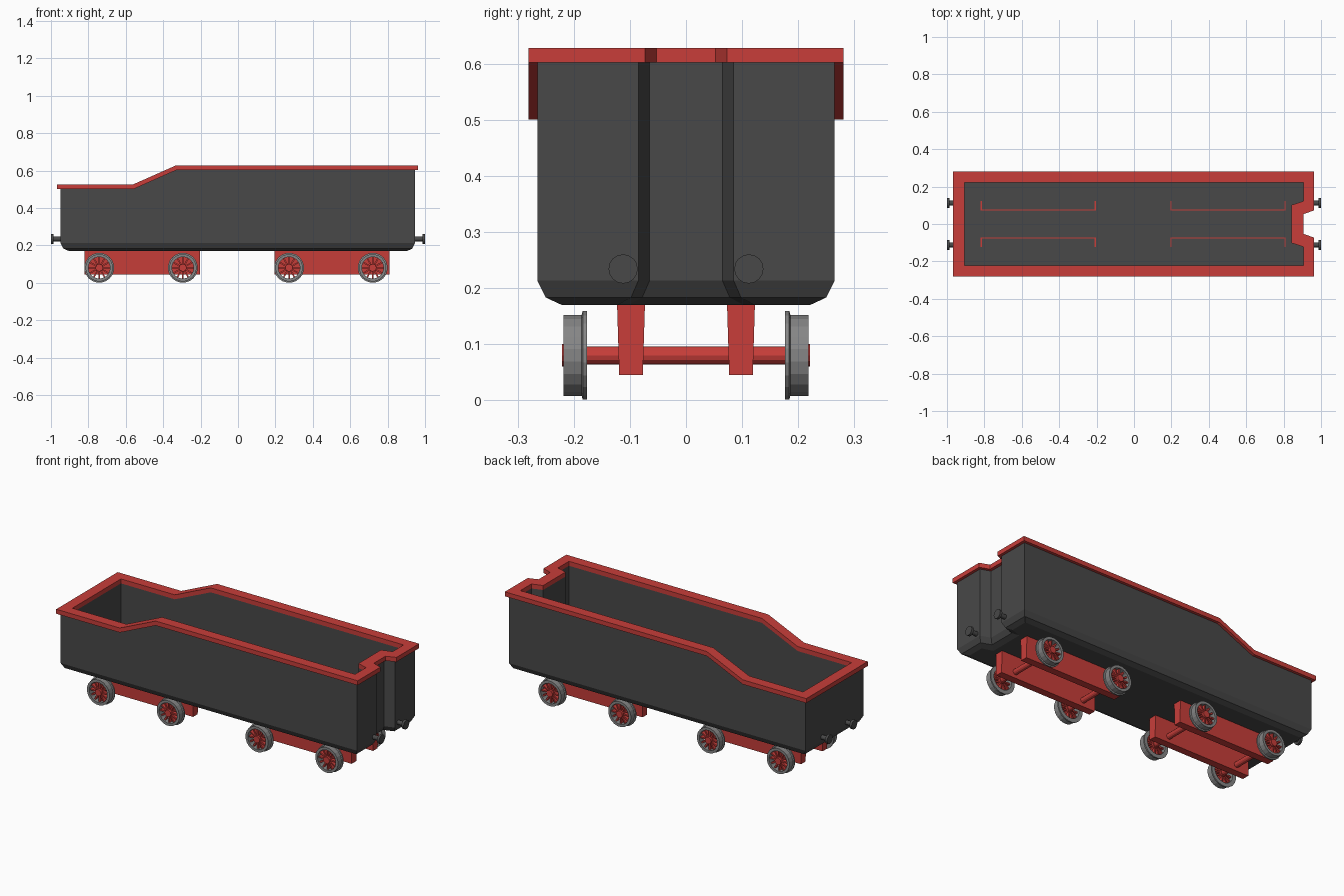
import bpy, bmesh, math
from mathutils import Matrix, Vector

if "Cube" in bpy.data.objects:
    bpy.data.objects.remove(bpy.data.objects["Cube"])


def material(name, rgb):
    m = bpy.data.materials.new(name)
    m.diffuse_color = (*rgb, 1)
    m.use_nodes = True
    m.node_tree.nodes["Principled BSDF"].inputs["Base Color"].default_value = m.diffuse_color
    return m


DARK = material("dark grey", (0.065, 0.065, 0.065))
RED = material("red", (0.58, 0.048, 0.042))
STEEL = material("steel grey", (0.24, 0.24, 0.24))


def finish(name, bm, mat):
    bmesh.ops.recalc_face_normals(bm, faces=bm.faces)
    me = bpy.data.meshes.new(name)
    bm.to_mesh(me)
    bm.free()
    me.materials.append(mat)
    ob = bpy.data.objects.new(name, me)
    bpy.context.collection.objects.link(ob)
    return ob


def bridge(bm, a, b):
    for i in range(len(a)):
        j = (i + 1) % len(a)
        bm.faces.new((a[i], a[j], b[j], b[i]))


def loop(bm, pts, zf):
    return [bm.verts.new((x, y, zf(x))) for x, y in pts]


def full(half):
    return half + [(x, -y) for x, y in reversed(half)]


def lerp(a, b, t):
    return [(p[0] + (q[0] - p[0]) * t, p[1] + (q[1] - p[1]) * t) for p, q in zip(a, b)]


def top_z(x):
    """Height of the wall: high section, slope, low section."""
    t = min(1, max(0, (x + 0.56) / 0.23))
    return 0.50 + 0.102 * t


# plan outlines with the notch at the +x end
wall_out = full([(0.89, 0.065), (0.947, 0.085), (0.947, 0.265), (-0.33, 0.265), (-0.56, 0.265), (-0.95, 0.265)])
wall_in = full([(0.843, 0.102), (0.905, 0.122), (0.905, 0.222), (-0.33, 0.222), (-0.56, 0.222), (-0.905, 0.222)])
rim_out = full([(0.907, 0.053), (0.963, 0.073), (0.963, 0.281), (-0.33, 0.281), (-0.56, 0.281), (-0.967, 0.281)])

# body shell with chamfered lower edge and hollow inside
bm = bmesh.new()
rows = [loop(bm, lerp(wall_out, wall_in, t), lambda x, z=z: z)
        for t, z in ((1, 0.17), (0.35, 0.183), (0, 0.213))]
rows += [loop(bm, wall_out, top_z), loop(bm, wall_in, top_z), loop(bm, wall_in, lambda x: 0.18)]
for a, b in zip(rows, rows[1:]):
    bridge(bm, a, b)
bm.faces.new(rows[0])
bm.faces.new(rows[-1])
finish("tender_body", bm, DARK)

# red rim following the wall top
bm = bmesh.new()
rows = [loop(bm, rim_out, top_z), loop(bm, rim_out, lambda x: top_z(x) + 0.026),
        loop(bm, wall_in, lambda x: top_z(x) + 0.026), loop(bm, wall_in, top_z)]
for a, b in zip(rows, rows[1:] + rows[:1]):
    bridge(bm, a, b)
finish("rim", bm, RED)


def add_box(bm, x0, x1, y0, y1, z0, z1, taper=0.0):
    r = bmesh.ops.create_cube(bm, size=1)
    for v in r["verts"]:
        low = v.co.z < 0
        s = taper if low else 0
        v.co = Vector((x0 if v.co.x < 0 else x1,
                       y0 + s if v.co.y < 0 else y1 - s,
                       z0 if low else z1))


def add_cyl(bm, centre, r, length, axis, segs=16):
    rot = Matrix.Rotation(math.pi / 2, 4, 'Y' if axis == 'X' else 'X')
    bmesh.ops.create_cone(bm, cap_ends=True, segments=segs, radius1=r, radius2=r,
                          depth=length, matrix=Matrix.Translation(centre) @ rot)


# bogie frames, with their thin edges showing on the floor
for bx in (-0.512, 0.503):
    bm = bmesh.new()
    x0, x1 = bx - 0.308, bx + 0.308
    for s in (1, -1):
        ya, yb = sorted((s * 0.073, s * 0.123))
        add_box(bm, x0, x1, ya, yb, 0.045, 0.176, 0.004)
        la, lb = sorted((s * 0.072, s * 0.078))
        add_box(bm, x0, x1, la, lb, 0.176, 0.182)
        for xe in (x0, x1 - 0.006):
            add_box(bm, xe, xe + 0.006, ya, yb, 0.176, 0.182)
    finish("bogie_frame", bm, RED)


def wheel(wx, s):
    # steel tyre with inner flange, revolved around y
    prof = [(0.176, 0.058), (0.176, 0.08), (0.184, 0.08), (0.186, 0.073), (0.218, 0.073), (0.218, 0.058)]
    n = 20
    bm = bmesh.new()
    rings = []
    for i in range(n):
        a = math.tau * (i + 0.5) / n
        rings.append([bm.verts.new((wx + r * math.cos(a), s * y, 0.08 + r * math.sin(a))) for y, r in prof])
    for i in range(n):
        bridge(bm, rings[i], rings[(i + 1) % n])
    finish("wheel_tyre", bm, STEEL)
    # red spokes and hub
    bm = bmesh.new()
    add_cyl(bm, (wx, s * 0.199, 0.08), 0.02, 0.044, 'Y', 12)
    for i in range(12):
        r = bmesh.ops.create_cube(bm, size=1)
        m = (Matrix.Translation((wx, s * 0.198, 0.08)) @ Matrix.Rotation(math.tau * i / 12, 4, 'Y')
             @ Matrix.Translation((0.037, 0, 0)) @ Matrix.Diagonal((0.046, 0.022, 0.008, 1)))
        bmesh.ops.transform(bm, matrix=m, verts=r["verts"])
    finish("wheel_spokes", bm, RED)


# wheelsets
for wx in (-0.742, -0.295, 0.273, 0.72):
    bm = bmesh.new()
    add_cyl(bm, (wx, 0, 0.08), 0.016, 0.37, 'Y', 12)
    finish("axle", bm, RED)
    for s in (1, -1):
        wheel(wx, s)

# buffers on both ends
for e in (1, -1):
    for s in (1, -1):
        bm = bmesh.new()
        add_cyl(bm, (e * 0.963, s * 0.112, 0.234), 0.013, 0.05, 'X')
        add_cyl(bm, (e * 0.993, s * 0.112, 0.234), 0.026, 0.014, 'X')
        finish("buffer", bm, DARK)
